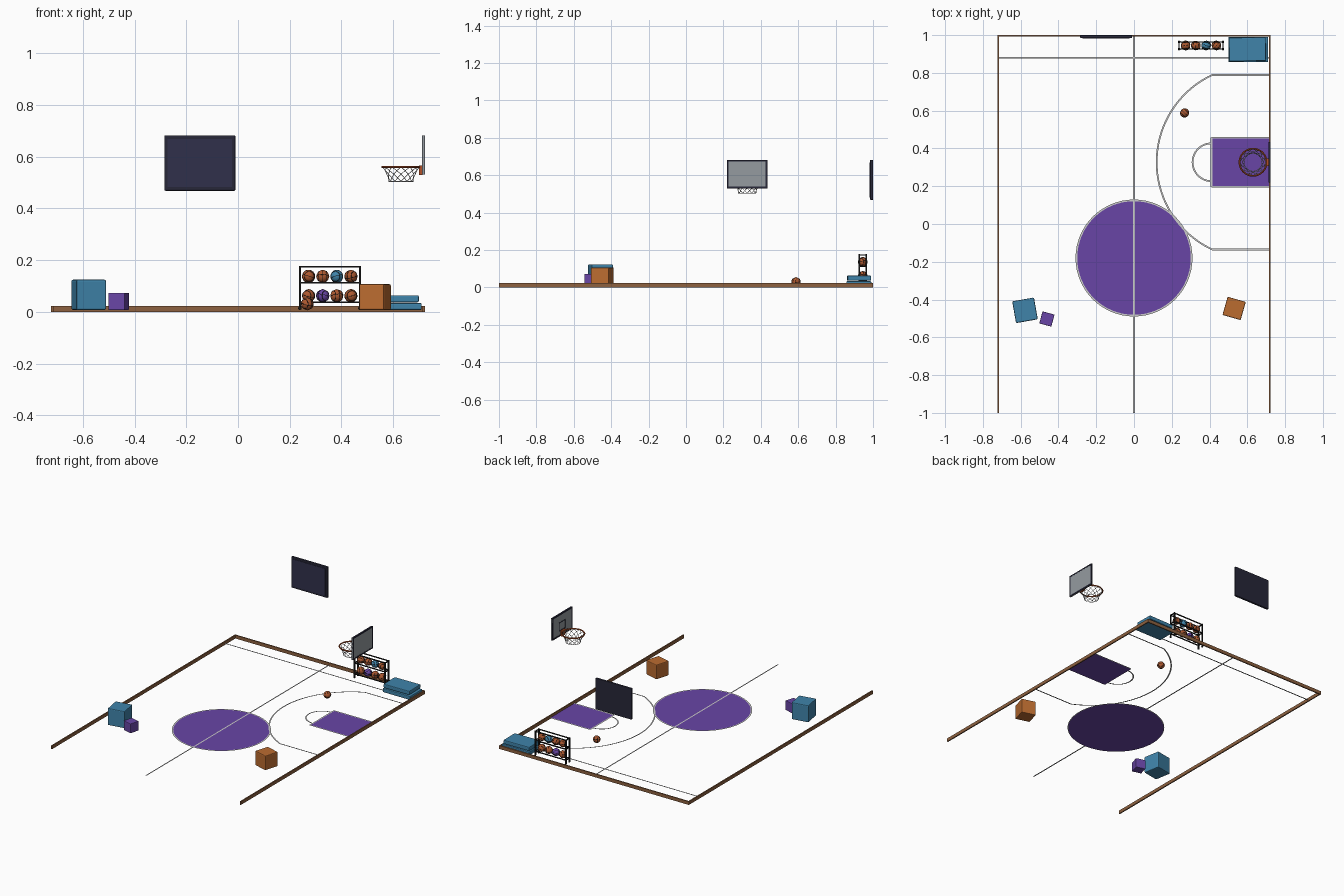
import bpy, bmesh
from math import sin, cos, pi, radians, asin
from mathutils import Vector

if "Cube" in bpy.data.objects:
    bpy.data.objects.remove(bpy.data.objects["Cube"])

FLOOR = 0.007
HX, HY, HZ = 0.63, 0.327, 0.56          # hoop centre


def mat(name, r, g, b):
    m = bpy.data.materials.new(name)
    m.diffuse_color = (r, g, b, 1)
    m.use_nodes = True
    m.node_tree.nodes["Principled BSDF"].inputs["Base Color"].default_value = m.diffuse_color
    return m


WOOD = mat("wood", 0.27, 0.12, 0.05)
PURPLE = mat("purple", 0.14, 0.06, 0.38)
LINE = mat("line", 0.75, 0.75, 0.75)
BLUE = mat("blue", 0.05, 0.23, 0.40)
ORANGE = mat("orange", 0.50, 0.15, 0.03)
BALL = mat("ball_orange", 0.42, 0.10, 0.03)
DARK = mat("dark_frame", 0.02, 0.02, 0.04)
SCREEN = mat("screen", 0.03, 0.03, 0.07)
GLASS = mat("glass", 0.30, 0.33, 0.35)
RIM = mat("rim", 0.45, 0.08, 0.02)
NET = mat("net", 0.8, 0.8, 0.8)
BLACK = mat("black", 0.01, 0.01, 0.01)


def finish(ob, name, m, smooth=False):
    ob.name = name
    ob.data.materials.append(m)
    if smooth:
        bpy.ops.object.shade_smooth_by_angle()
    return ob


def box(name, m, lo, hi, bevel=0, rot=0):
    lo, hi = Vector(lo), Vector(hi)
    bpy.ops.mesh.primitive_cube_add(size=1, location=(lo + hi) / 2, rotation=(0, 0, radians(rot)))
    ob = bpy.context.object
    ob.scale = hi - lo
    bpy.ops.object.transform_apply(location=False, rotation=False, scale=True)
    if bevel:
        b = ob.modifiers.new("bevel", 'BEVEL')
        b.width, b.segments = bevel, 2
    return finish(ob, name, m)


def mesh(name, m, verts, faces):
    me = bpy.data.meshes.new(name)
    me.from_pydata(verts, [], faces)
    ob = bpy.data.objects.new(name, me)
    bpy.context.collection.objects.link(ob)
    return finish(ob, name, m)


def stripe(name, pts, w=0.009, z=FLOOR + 0.002):
    """Flat painted line along an open or closed 2D path."""
    p = [Vector(q) for q in pts]
    closed = (p[0] - p[-1]).length < 1e-5
    vs = []
    for i, q in enumerate(p):
        a = p[i - 1] if i else (p[-2] if closed else q)
        b = p[i + 1] if i < len(p) - 1 else (p[1] if closed else q)
        d = (b - a).normalized() * w / 2
        vs += [(q.x - d.y, q.y + d.x, z), (q.x + d.y, q.y - d.x, z)]
    fs = [(2 * i, 2 * i + 1, 2 * i + 3, 2 * i + 2) for i in range(len(p) - 1)]
    return mesh(name, LINE, vs, fs)


def arc(cx, cy, r, a0, a1, n=48):
    return [(cx + r * cos(a0 + (a1 - a0) * i / n), cy + r * sin(a0 + (a1 - a0) * i / n)) for i in range(n + 1)]


def wires(name, m, paths, r):
    cu = bpy.data.curves.new(name, 'CURVE')
    cu.dimensions, cu.bevel_depth, cu.bevel_resolution = '3D', r, 1
    for path in paths:
        s = cu.splines.new('POLY')
        s.points.add(len(path) - 1)
        for pt, q in zip(s.points, path):
            pt.co = (*q, 1)
    ob = bpy.data.objects.new(name, cu)
    bpy.context.collection.objects.link(ob)
    bpy.ops.object.select_all(action='DESELECT')
    ob.select_set(True)
    bpy.context.view_layer.objects.active = ob
    bpy.ops.object.convert(target='MESH')
    return finish(bpy.context.object, name, m)


def ring(name, m, loc, R, r, rot=(0, 0, 0)):
    bpy.ops.mesh.primitive_torus_add(location=loc, rotation=rot, major_radius=R, minor_radius=r,
                                     major_segments=32, minor_segments=6)
    return finish(bpy.context.object, name, m, True)


def ball(name, m, loc, r, turn=0.4):
    bpy.ops.mesh.primitive_uv_sphere_add(segments=24, ring_count=14, radius=r, location=loc)
    finish(bpy.context.object, name, m, True)
    # seams: two great circles and two side circles
    axis = Vector((cos(turn), sin(turn), 0))
    for k in (-0.62, 0, 0.62):
        ring(name + "_seam", BLACK, Vector(loc) + axis * r * k, r * (1 - k * k) ** 0.5,
             0.0011, (0, pi / 2, turn))
    ring(name + "_seam", BLACK, loc, r, 0.0011, (0.3, 0, turn))


# skirting boards
for s, n in ((-1, "left"), (1, "right")):
    x = sorted((s * 0.714, s * 0.722))
    box(n + "_skirting", WOOD, (x[0], -1, 0), (x[1], 1, 0.023))
box("back_skirting", WOOD, (-0.714, 0.992, 0), (0.714, 1, 0.023))

# painted floor areas
circle = arc(0, -0.18, 0.305, 0, 2 * pi, 64)
mesh("centre_disc", PURPLE, [(x, y, FLOOR) for x, y in circle[:-1]], [range(64)])
mesh("key_area", PURPLE, [(x, y, FLOOR) for x, y in ((0.41, 0.197), (0.715, 0.197), (0.715, 0.457), (0.41, 0.457))],
     [range(4)])

# floor lines
stripe("centre_circle_line", circle)
stripe("centre_line", [(0, -1), (0, 0.992)])
stripe("baseline", [(-0.714, 0.88), (0.714, 0.88)])
for y in (0.197, 0.457):
    stripe("key_side_line", [(0.41, y), (0.715, y)])
stripe("key_front_line", [(0.41, 0.197), (0.41, 0.457)])
stripe("free_throw_arc", arc(0.41, HY, 0.1, pi / 2, 1.5 * pi, 32))
a = asin(0.462 / 0.51)
stripe("three_point_line", [(0.715, HY + 0.462)] + arc(HX, HY, 0.51, pi - a, pi + a) + [(0.715, HY - 0.462)])

# backboard with frame and target square
Y0, Y1, Z0, Z1 = HY - 0.108, HY + 0.108, 0.53, 0.682
box("backboard_glass", GLASS, (0.713, Y0, Z0), (0.721, Y1, Z1))


def frame(name, m, x0, x1, y0, y1, z0, z1, t):
    for z in (z0, z1 - t):
        box(name + "_rail", m, (x0, y0, z), (x1, y1, z + t))
    for y in (y0, y1 - t):
        box(name + "_post", m, (x0, y, z0 + t), (x1, y + t, z1 - t))


frame("backboard_frame", DARK, 0.711, 0.722, Y0, Y1, Z0, Z1, 0.009)
frame("target_square", DARK, 0.7115, 0.714, HY - 0.036, HY + 0.036, 0.565, 0.625, 0.005)

# hoop, bracket and net
box("hoop_bracket", RIM, (0.7, HY - 0.02, 0.528), (0.713, HY + 0.02, 0.566), 0.002)
ring("hoop_rim", RIM, (HX, HY, HZ), 0.072, 0.0045)
N, LEVELS = 12, 4
radii = [0.071, 0.063, 0.055, 0.05, 0.047]
strands = []
for i in range(N):
    for s in (-1, 1):
        strands.append([(HX + radii[k] * cos((i + s * k / 2) * 2 * pi / N),
                         HY + radii[k] * sin((i + s * k / 2) * 2 * pi / N),
                         HZ - 0.056 * k / LEVELS) for k in range(LEVELS + 1)])
wires("net", NET, strands, 0.0014)
ring("net_bottom", NET, (HX, HY, HZ - 0.056), 0.047, 0.0014)

# scoreboard
box("scoreboard_case", DARK, (-0.285, 0.984, 0.468), (-0.01, 1, 0.682), 0.004)
box("scoreboard_screen", SCREEN, (-0.272, 0.981, 0.481), (-0.023, 0.985, 0.669), 0.001)

# ball rack
X0, X1, YF, YB = 0.239, 0.471, 0.926, 0.964
for x in (X0, X1):
    for y in (YF, YB):
        box("rack_post", BLACK, (x - 0.004, y - 0.004, 0.014), (x + 0.004, y + 0.004, 0.178))
        bpy.ops.mesh.primitive_uv_sphere_add(segments=12, ring_count=8, radius=0.007, location=(x, y, FLOOR + 0.007))
        finish(bpy.context.object, "rack_caster", BLACK, True)
    for z in (0.037, 0.112, 0.174):
        box("rack_side_bar", BLACK, (x - 0.003, YF, z - 0.003), (x + 0.003, YB, z + 0.003))
for y in (YF, YB):
    for z in (0.037, 0.112, 0.174):
        box("rack_rail", BLACK, (X0, y - 0.003, z - 0.003), (X1, y + 0.003, z + 0.003))
for z, mats in ((0.062, (BALL, PURPLE, BALL, BALL)), (0.137, (BALL, BALL, BLUE, BALL))):
    for i, m in enumerate(mats):
        ball("rack_ball", m, (0.273 + i * 0.0545, 0.945, z), 0.0245, 0.5 + i * 1.3 + z * 9)

# loose ball
ball("floor_ball", BALL, (0.268, 0.588, FLOOR + 0.0235), 0.0235, 0.8)

# stacked mats
box("lower_mat", BLUE, (0.5, 0.857, FLOOR), (0.71, 0.991, 0.034), 0.005)
box("upper_mat", BLUE, (0.503, 0.862, 0.037), (0.698, 0.988, 0.064), 0.005, 1)

# soft play cubes
for n, m, x, y, s, r in (("blue_cube", BLUE, -0.577, -0.457, 0.117, 10),
                         ("purple_cube", PURPLE, -0.461, -0.503, 0.066, -15),
                         ("orange_cube", ORANGE, 0.53, -0.447, 0.1, -16)):
    box(n, m, (x - s / 2, y - s / 2, FLOOR), (x + s / 2, y + s / 2, FLOOR + s), s * 0.05, r)
